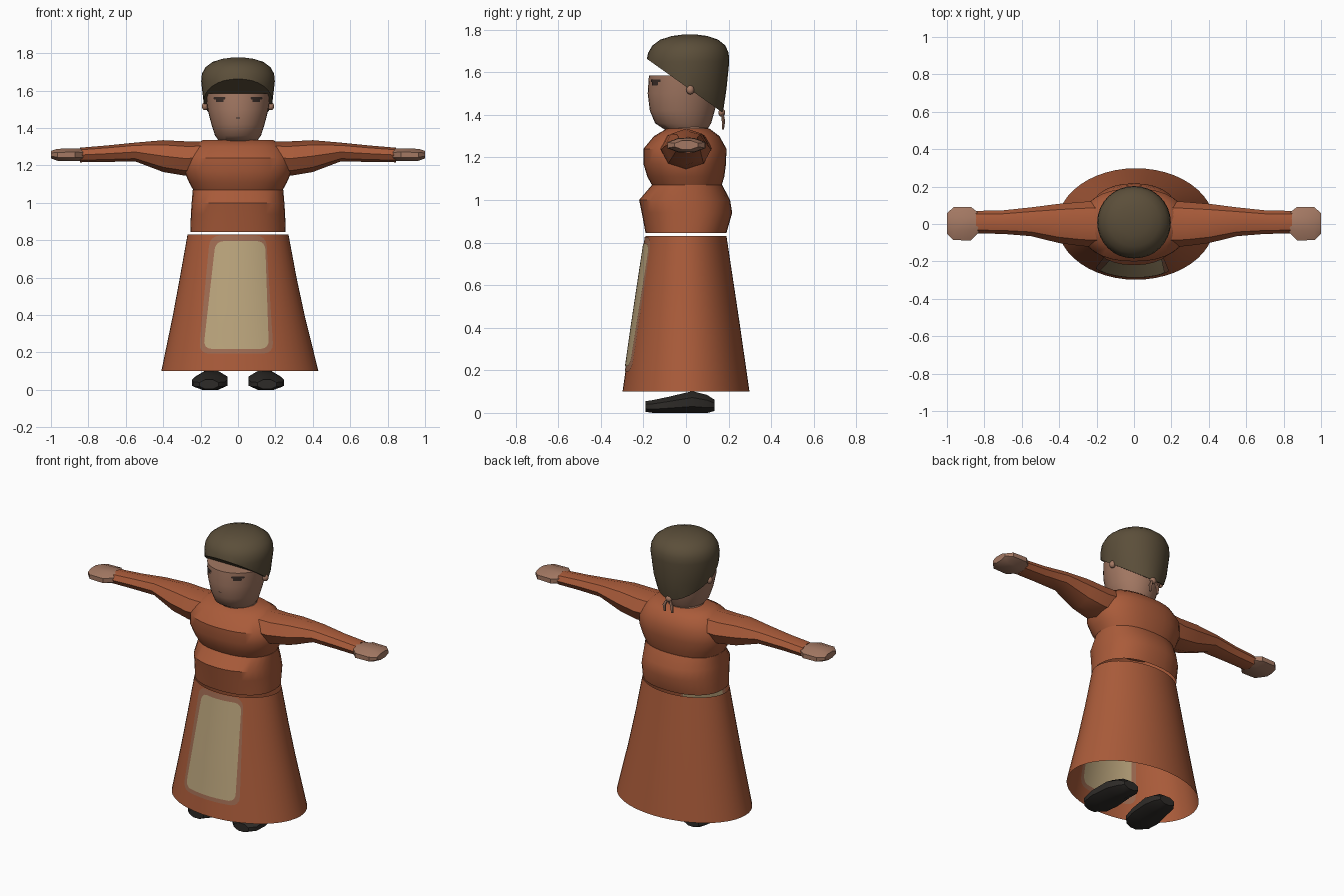
import bpy, bmesh, math
from mathutils import Matrix

if "Cube" in bpy.data.objects:
    bpy.data.objects.remove(bpy.data.objects["Cube"])


def material(name, rgb):
    m = bpy.data.materials.new(name)
    m.diffuse_color = (*rgb, 1)
    m.use_nodes = True
    m.node_tree.nodes["Principled BSDF"].inputs["Base Color"].default_value = m.diffuse_color
    return m


CLOTH = material("rust cloth", (0.40, 0.105, 0.042))
SKIN = material("skin", (0.37, 0.19, 0.125))
CREAM = material("apron cream", (0.49, 0.37, 0.20))
TRIM = material("apron trim", (0.35, 0.15, 0.085))
SCARF = material("scarf brown", (0.105, 0.077, 0.042))
SHOE = material("shoe black", (0.027, 0.024, 0.021))
DARK = material("eye dark", (0.04, 0.025, 0.02))


def finish(bm, name, mat, angle=38):
    bmesh.ops.recalc_face_normals(bm, faces=bm.faces[:])
    me = bpy.data.meshes.new(name)
    bm.to_mesh(me)
    bm.free()
    me.materials.append(mat)
    ob = bpy.data.objects.new(name, me)
    bpy.context.collection.objects.link(ob)
    bpy.ops.object.select_all(action='DESELECT')
    ob.select_set(True)
    bpy.context.view_layer.objects.active = ob
    bpy.ops.object.shade_smooth_by_angle(angle=math.radians(angle))
    return ob


def loft(rings, axis='z', n=32, power=2.0, start=True, end=True, half=False, side=1):
    """Rings are (distance along axis, centre a, centre b, radius a, radius b)."""
    bm = bmesh.new()
    loops = []
    k = 1 / math.cos(math.pi / n) if half else 1
    for t, ca, cb, ra, rb in rings:
        loop = []
        for i in range(n):
            a = 2 * math.pi * (i + (0.5 if half else 0)) / n
            c, s = math.cos(a) * k, math.sin(a) * k
            p = ca + ra * math.copysign(abs(c) ** (2 / power), c)
            q = cb + rb * math.copysign(abs(s) ** (2 / power), s)
            co = {'z': (p, q, t), 'x': (t, p, q), 'y': (p, t, q)}[axis]
            loop.append(bm.verts.new((co[0] * side, co[1], co[2])))
        loops.append(loop)
    for a, b in zip(loops, loops[1:]):
        for i in range(n):
            j = (i + 1) % n
            bm.faces.new((a[i], a[j], b[j], b[i]))
    if start:
        bm.faces.new(loops[0])
    if end:
        bm.faces.new(loops[-1])
    return bm


def body(rows):
    """Rows (z, half width, front y, back y) to loft rings."""
    return [(z, 0, (f + b) / 2, w, (b - f) / 2) for z, w, f, b in rows]


def front_y(rings, x, z):
    """Front surface of a lofted form."""
    for r0, r1 in zip(rings, rings[1:]):
        if r0[0] <= z <= r1[0]:
            k = (z - r0[0]) / (r1[0] - r0[0])
            _, cx, cy, rx, ry = [u + (v - u) * k for u, v in zip(r0, r1)]
            return cy - ry * math.sqrt(max(0, 1 - ((x - cx) / rx) ** 2))


def patch(name, rings, mat, low, high, radius, offset):
    """Rounded plate on a front surface; low and high are (z, left, right)."""
    bm = bmesh.new()
    rows, nr, nc = [], 20, 14
    for i in range(nr + 1):
        v = 0.5 - 0.5 * math.cos(math.pi * i / nr)
        z = low[0] + (high[0] - low[0]) * v
        d = max(0, radius - min(z - low[0], high[0] - z))
        inset = radius - math.sqrt(max(0, radius ** 2 - d ** 2))
        x0 = low[1] + (high[1] - low[1]) * v + inset
        x1 = low[2] + (high[2] - low[2]) * v - inset
        row = []
        for j in range(nc + 1):
            x = x0 + (x1 - x0) * j / nc
            row.append(bm.verts.new((x, front_y(rings, x, z) - offset, z)))
        rows.append(row)
    for a, b in zip(rows, rows[1:]):
        for j in range(nc):
            bm.faces.new((a[j], a[j + 1], b[j + 1], b[j]))
    finish(bm, name, mat)


# Flared open skirt
skirt = [(0.10, 0.01, 0, 0.42, 0.298), (0.40, 0.004, 0, 0.352, 0.255),
         (0.60, 0.001, 0, 0.312, 0.225), (0.83, 0, 0, 0.27, 0.19)]
finish(loft(skirt, n=48, start=False, end=False), "skirt", CLOTH)

# Apron panel with trim, seen on the outside and inside of the skirt
for label, sign in (("outer", 1), ("inner", -1)):
    patch("apron_trim_" + label, skirt, TRIM, (0.195, -0.21, 0.19),
          (0.825, -0.15, 0.15), 0.05, 0.003 * sign)
    patch("apron_panel_" + label, skirt, CREAM, (0.22, -0.185, 0.165),
          (0.795, -0.12, 0.145), 0.04, 0.006 * sign)

# Bodice: waist and chest
waist = body([(0.845, 0.255, -0.19, 0.19), (0.94, 0.252, -0.208, 0.217),
              (1.00, 0.248, -0.22, 0.207), (1.07, 0.242, -0.16, 0.17)])
finish(loft(waist, power=2.3, start=False), "waist", CLOTH)
chest = body([(1.07, 0.24, -0.16, 0.168), (1.11, 0.262, -0.182, 0.18),
              (1.17, 0.288, -0.20, 0.188), (1.24, 0.283, -0.20, 0.19),
              (1.30, 0.24, -0.15, 0.157), (1.335, 0.19, -0.09, 0.11)])
finish(loft(chest, power=2.3), "chest", CLOTH)

# Neck, head and ears
finish(loft(body([(1.31, 0.12, -0.105, 0.115), (1.347, 0.105, -0.09, 0.10)])), "neck", SKIN)
head = body([(1.33, 0.10, -0.10, 0.10), (1.36, 0.123, -0.145, 0.118),
             (1.42, 0.142, -0.17, 0.135), (1.50, 0.163, -0.18, 0.155),
             (1.585, 0.173, -0.174, 0.165)])
finish(loft(head), "head", SKIN)


def ball(name, mat, centre, size):
    bm = bmesh.new()
    bmesh.ops.create_uvsphere(bm, u_segments=10, v_segments=6, radius=1,
                              matrix=Matrix.Translation(centre) @ Matrix.Diagonal((*size, 1)))
    finish(bm, name, mat, 60)


for s, label in ((1, "left"), (-1, "right")):
    ball("ear_" + label, SKIN, (0.176 * s, 0.02, 1.517), (0.018, 0.019, 0.022))
    # Eye and brow plates
    for part, z0, z1, xa, xb in (("eye", 1.538, 1.556, 0.078, 0.118),
                                 ("brow", 1.553, 1.566, 0.068, 0.13)):
        x0, x1 = sorted((xa * s, xb * s))
        patch(part + "_" + label, head, DARK, (z0, x0, x1), (z1, x0, x1), 0.005, 0.003)
patch("mouth", head, DARK, (1.452, -0.01, 0.01), (1.456, -0.01, 0.01), 0.001, 0.003)

# Head scarf: dome cut along a slope from brow to nape
dome = body([(1.34, 0.115, -0.15, 0.15), (1.42, 0.15, -0.18, 0.175),
             (1.52, 0.182, -0.186, 0.19), (1.65, 0.197, -0.186, 0.203),
             (1.69, 0.193, -0.178, 0.20), (1.725, 0.174, -0.158, 0.185),
             (1.753, 0.137, -0.12, 0.15), (1.77, 0.085, -0.065, 0.10),
             (1.777, 0.03, -0.01, 0.045)])
bm = loft(dome)
cut = bmesh.ops.bisect_plane(bm, geom=bm.verts[:] + bm.edges[:] + bm.faces[:],
                             plane_co=(0, -0.18, 1.66), plane_no=(0, 0.71, 1), clear_inner=True)
bmesh.ops.holes_fill(bm, edges=[e for e in bm.edges if e.is_boundary], sides=0)
finish(bm, "head_scarf", SCARF)

# Scarf knot and tails at the nape
ball("scarf_knot", SKIN, (0, 0.168, 1.41), (0.022, 0.016, 0.02))
for s, label in ((1, "left"), (-1, "right")):
    tail = [(1.33, 0.026 * s, 0.173, 0.007, 0.005), (1.37, 0.026 * s, 0.176, 0.012, 0.008),
            (1.41, 0.008 * s, 0.17, 0.007, 0.006)]
    finish(loft(tail, n=8), "scarf_tail_" + label, SKIN)

# Sleeves, hands and shoes, mirrored
sleeve = [(0.16, 0.0, 1.245, 0.125, 0.083), (0.28, 0.0, 1.237, 0.118, 0.092),
          (0.40, 0.003, 1.25, 0.105, 0.085), (0.55, 0.012, 1.272, 0.077, 0.05),
          (0.70, 0.01, 1.263, 0.063, 0.044), (0.845, 0.01, 1.256, 0.06, 0.039)]
hand = [(0.83, 0.006, 1.257, 0.052, 0.032), (0.872, 0.002, 1.257, 0.09, 0.034),
        (0.965, 0.002, 1.257, 0.088, 0.032), (1.0, 0.002, 1.258, 0.055, 0.02)]
shoe = [(-0.19, 0.155, 0.03, 0.05, 0.025), (-0.155, 0.155, 0.03, 0.083, 0.03),
        (-0.08, 0.152, 0.038, 0.095, 0.038), (0.03, 0.142, 0.051, 0.085, 0.051),
        (0.10, 0.135, 0.042, 0.072, 0.042), (0.135, 0.132, 0.035, 0.05, 0.026)]
for s, label in ((1, "left"), (-1, "right")):
    finish(loft(sleeve, 'x', n=8, side=s), "sleeve_" + label, CLOTH)
    finish(loft(hand, 'x', n=8, half=True, side=s), "hand_" + label, SKIN)
    finish(loft(shoe, 'y', n=8, half=True, side=s), "shoe_" + label, SHOE)
